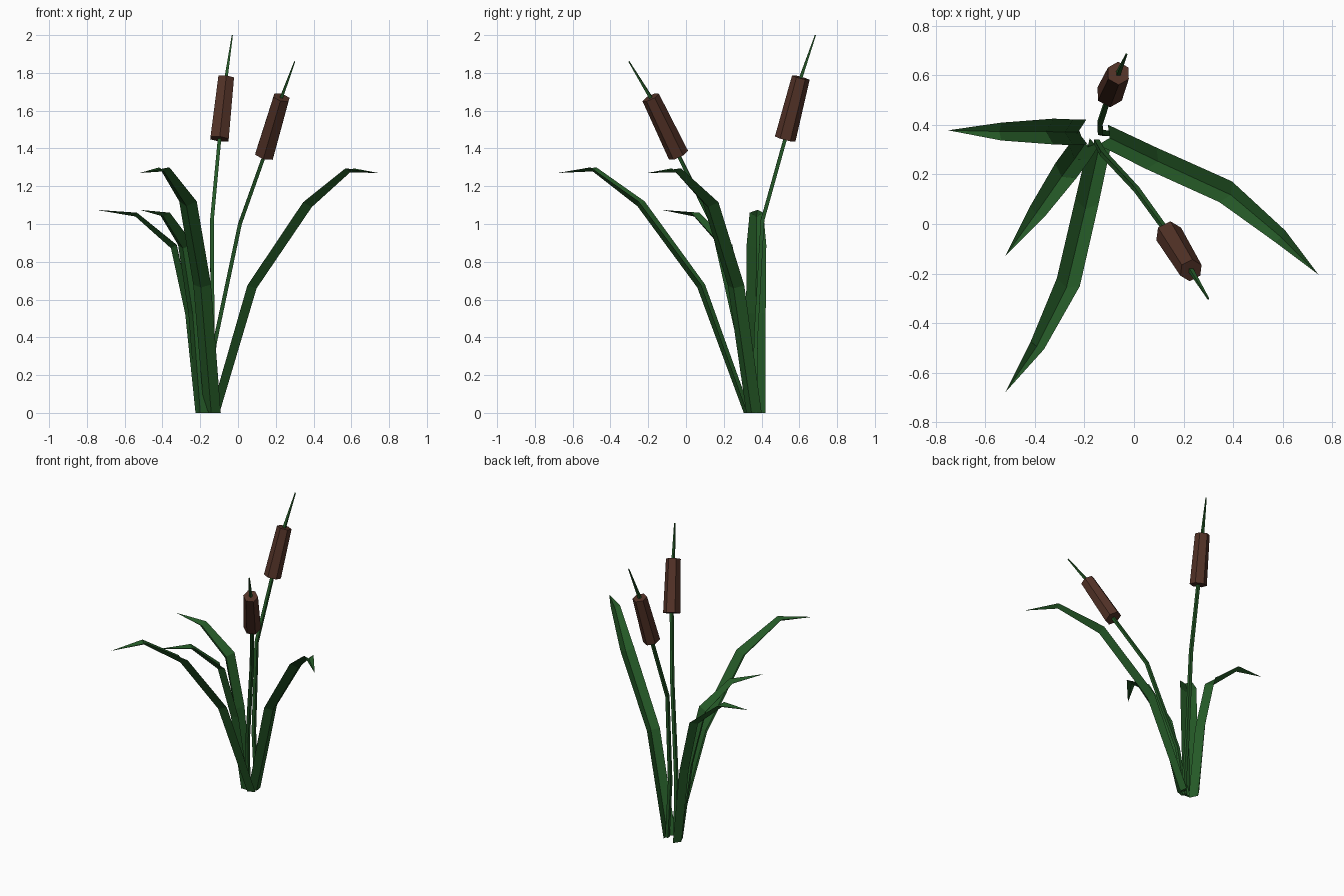
import bpy
from math import cos, sin, pi
from mathutils import Vector

if "Cube" in bpy.data.objects:
    bpy.data.objects.remove(bpy.data.objects["Cube"])


def material(name, color):
    m = bpy.data.materials.new(name)
    m.diffuse_color = (*color, 1)
    m.use_nodes = True
    m.node_tree.nodes["Principled BSDF"].inputs["Base Color"].default_value = m.diffuse_color
    return m


GREEN = material("leaf_green", (0.018, 0.10, 0.02))
BROWN = material("seed_brown", (0.085, 0.032, 0.02))


def add_object(name, verts, faces, mat):
    me = bpy.data.meshes.new(name)
    me.from_pydata([tuple(v) for v in verts], [], faces)
    me.materials.append(mat)
    bpy.context.collection.objects.link(bpy.data.objects.new(name, me))


def tangent(pts, i):
    if i == 0 and pts[0].z == 0:
        return Vector((0, 0, 1))
    a = pts[max(i - 1, 0)]
    b = pts[min(i + 1, len(pts) - 1)]
    p = pts[i]
    return ((p - a).normalized() + (b - p).normalized()).normalized()


def tube(name, points, radii, sides, mat):
    pts = [Vector(p) for p in points]
    verts, faces = [], []
    for i, (p, r) in enumerate(zip(pts, radii)):
        t = tangent(pts, i)
        u = Vector((0, 1, 0)).cross(t).normalized()
        v = t.cross(u)
        for k in range(sides):
            a = 2 * pi * (k + 0.5) / sides
            verts.append(p + (u * cos(a) + v * sin(a)) * r)
    for i in range(len(pts) - 1):
        for k in range(sides):
            j = (k + 1) % sides
            a, b = i * sides, (i + 1) * sides
            faces.append((a + k, a + j, b + j, b + k))
    faces.append(tuple(reversed(range(sides))))
    faces.append(tuple(range(len(verts) - sides, len(verts))))
    add_object(name, verts, faces, mat)


def leaf(name, points, widths, depths):
    # folded blade: two rims and a keel on the outer side, closing to a tip
    pts = [Vector(p) for p in points]
    verts, faces = [], []
    for i in range(len(pts) - 1):
        t = tangent(pts, i)
        d = pts[i + 1] - pts[max(i - 1, 0)]
        s = Vector((d.y, -d.x, 0)).normalized()
        keel = t.cross(s).normalized()
        w = s * widths[i]
        verts += [pts[i] - w, pts[i] + keel * depths[i], pts[i] + w]
    verts.append(pts[-1])
    n = len(pts) - 2
    for i in range(n):
        a, b = 3 * i, 3 * i + 3
        faces += [(a, a + 1, b + 1, b), (a + 1, a + 2, b + 2, b + 1)]
    a, tip = 3 * n, 3 * n + 3
    faces += [(a, a + 1, tip), (a + 1, a + 2, tip)]
    add_object(name, verts, faces, GREEN)


# Long leaves
long_w, long_d = (0.045, 0.048, 0.049, 0.031), (0.03, 0.035, 0.035, 0.022)
leaf("long_leaf_right", [(-0.125, 0.36, 0), (0.07, 0.265, 0.675), (0.37, 0.13, 1.115),
     (0.59, -0.05, 1.295), (0.745, -0.205, 1.27)], long_w, long_d)
leaf("long_leaf_front", [(-0.135, 0.335, 0), (-0.19, 0.09, 0.68), (-0.265, -0.235, 1.12),
     (-0.39, -0.49, 1.3), (-0.52, -0.68, 1.27)], long_w, long_d)

# Short leaves
short_w, short_d = (0.05, 0.052, 0.052, 0.036), (0.035, 0.035, 0.035, 0.022)
leaf("short_leaf_left", [(-0.19, 0.372, 0), (-0.245, 0.37, 0.53), (-0.325, 0.373, 0.89),
     (-0.535, 0.373, 1.06), (-0.75, 0.378, 1.075)], short_w, short_d)
leaf("short_leaf_front_left", [(-0.18, 0.35, 0), (-0.22, 0.29, 0.53), (-0.275, 0.215, 0.89),
     (-0.39, 0.05, 1.06), (-0.52, -0.13, 1.075)], short_w, short_d)

# Flower stems with brown seed heads
stem_r = (0.015, 0.015, 0.014, 0.013, 0.012, 0.004)
stems = {
    "back": [(-0.11, 0.365, 0), (-0.135, 0.37, 0.4), (-0.138, 0.405, 1.02),
             (-0.098, 0.525, 1.45), (-0.063, 0.608, 1.775), (-0.03, 0.685, 2.0)],
    "front": [(-0.15, 0.33, 0), (-0.125, 0.285, 0.36), (0.01, 0.14, 1.0),
              (0.14, -0.04, 1.365), (0.23, -0.187, 1.67), (0.3, -0.302, 1.86)],
}
for side, p in stems.items():
    tube(side + "_stem", p, stem_r, 4, GREEN)
    tube(side + "_seed_head", p[3:5], (0.056, 0.048), 6, BROWN)
